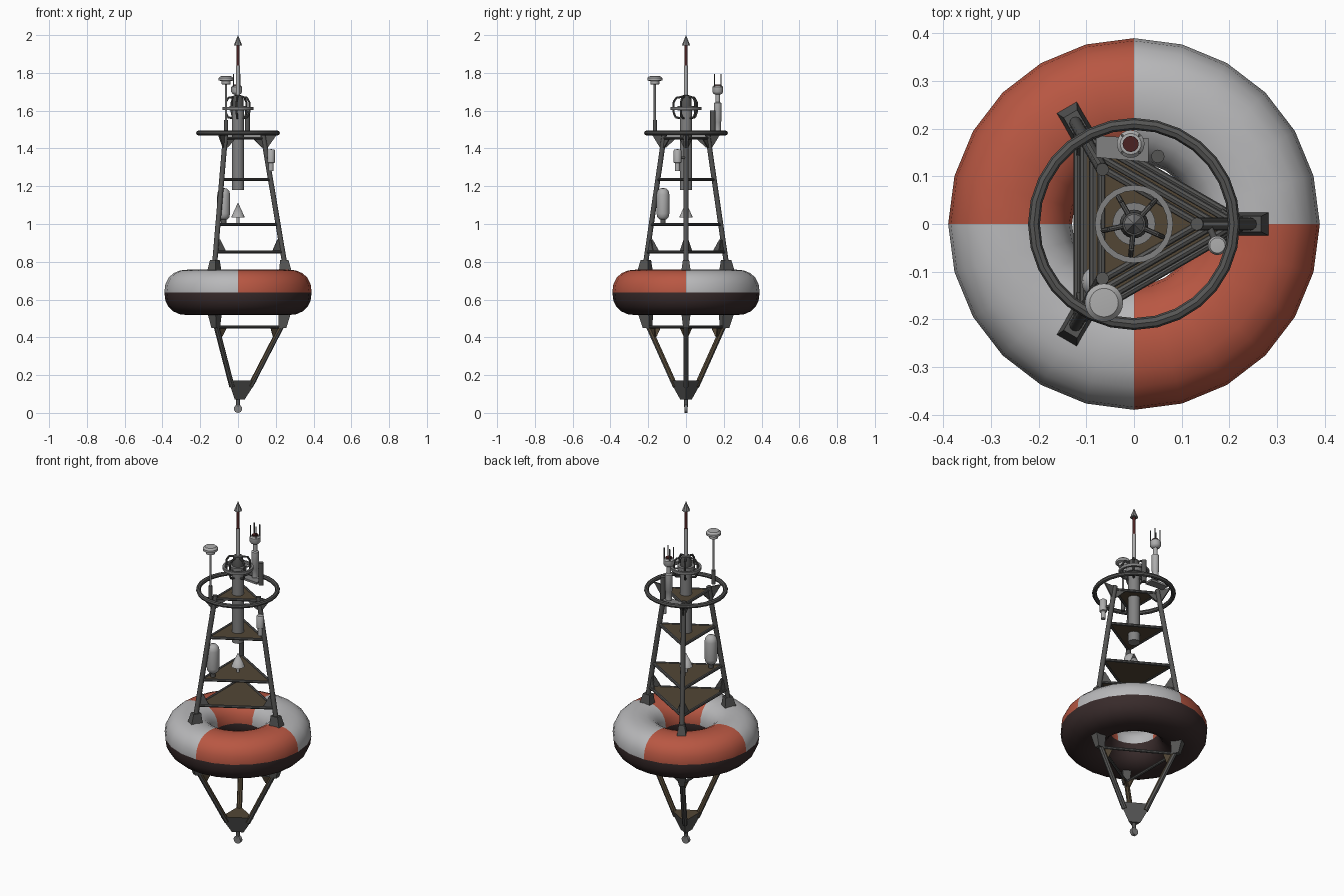
import bpy, bmesh, math
from mathutils import Vector, Matrix

if "Cube" in bpy.data.objects:
    bpy.data.objects.remove(bpy.data.objects["Cube"])
V = Vector


def mat(name, c):
    m = bpy.data.materials.new(name)
    m.diffuse_color = (*c, 1)
    m.use_nodes = True
    m.node_tree.nodes["Principled BSDF"].inputs["Base Color"].default_value = m.diffuse_color
    return m


WHITE = mat("buoy_white", (0.48, 0.48, 0.49))
ORANGE = mat("buoy_orange", (0.48, 0.095, 0.055))
HULL = mat("dark_antifouling", (0.04, 0.024, 0.024))
STEEL = mat("dark_steel", (0.09, 0.09, 0.088))
BROWN = mat("rust_brown", (0.085, 0.062, 0.036))
LIGHT = mat("light_grey", (0.42, 0.42, 0.42))
MID = mat("mid_grey", (0.22, 0.22, 0.22))
RED = mat("dark_red", (0.07, 0.015, 0.015))


def finish(name, bm, *mats, angle=40):
    bmesh.ops.recalc_face_normals(bm, faces=bm.faces)
    for f in bm.faces:
        f.smooth = True
    for e in bm.edges:
        e.smooth = len(e.link_faces) == 2 and e.calc_face_angle(0) < math.radians(angle)
    me = bpy.data.meshes.new(name)
    bm.to_mesh(me)
    bm.free()
    for m in mats:
        me.materials.append(m)
    ob = bpy.data.objects.new(name, me)
    bpy.context.collection.objects.link(ob)
    return ob


def rod(name, a, b, r1, m, r2=None, n=12):
    a, b = V(a), V(b)
    d = b - a
    bm = bmesh.new()
    M = Matrix.Translation((a + b) / 2) @ d.to_track_quat('Z', 'Y').to_matrix().to_4x4()
    bmesh.ops.create_cone(bm, cap_ends=True, segments=n, radius1=r1,
                          radius2=r1 if r2 is None else r2, depth=d.length, matrix=M)
    return finish(name, bm, m)


def lathe(name, prof, m, at=(0, 0), n=24, closed=False):
    """Revolve (radius, z) points round a vertical axis."""
    bm = bmesh.new()
    vs = [bm.verts.new((r + at[0], at[1], z)) for r, z in prof]
    es = [bm.edges.new(p) for p in zip(vs, vs[1:] + (vs[:1] if closed else []))]
    bmesh.ops.spin(bm, geom=vs + es, cent=(*at, 0), axis=(0, 0, 1), angle=2 * math.pi,
                   steps=n, use_duplicate=False)
    bmesh.ops.remove_doubles(bm, verts=bm.verts, dist=1e-5)
    return finish(name, bm, *(m if isinstance(m, tuple) else (m,)))


def plate(name, pts, thick, m):
    """Flat polygon given thickness along its normal."""
    bm = bmesh.new()
    f = bm.faces.new([bm.verts.new(p) for p in pts])
    f.normal_update()
    nrm = f.normal.copy()
    g = bmesh.ops.extrude_face_region(bm, geom=[f])['geom']
    top = [v for v in g if isinstance(v, bmesh.types.BMVert)]
    bmesh.ops.translate(bm, verts=top, vec=nrm * thick)
    bmesh.ops.translate(bm, verts=bm.verts, vec=-nrm * thick / 2)
    return finish(name, bm, m)


def pol(a, r, z, t=0):
    """Point at radius r along angle a, shifted sideways by t."""
    return V((r * math.cos(a) - t * math.sin(a), r * math.sin(a) + t * math.cos(a), z))


def loft(name, lo, hi, mats):
    bm = bmesh.new()
    A, B = [bm.verts.new(p) for p in lo], [bm.verts.new(p) for p in hi]
    n = len(A)
    for i in range(n):
        bm.faces.new((A[i], A[(i + 1) % n], B[(i + 1) % n], B[i]))
    bm.faces.new(A[::-1])
    top = bm.faces.new(B)
    top.material_index = len(mats) - 1
    return finish(name, bm, *mats)


ANG = [i * 2 * math.pi / 3 for i in range(3)]

# Float ring: four painted quadrants above, dark hull below
sp = lambda v: math.copysign(abs(v) ** 0.86, v)
prof = [(0.26 + 0.13 * sp(math.cos(t)), 0.638 + 0.121 * sp(math.sin(t)))
        for t in [i * math.pi / 10 for i in range(20)]]
ring = lathe("float_ring", prof, (WHITE, ORANGE, HULL), n=24, closed=True)
for p in ring.data.polygons:
    c = p.center
    p.material_index = 2 if c.z < 0.638 else (1 if c.x * c.y < 0 else 0)

# Tower legs, feet, lower legs
leg_r = lambda z: 0.132 + (1.475 - z) * 0.168
for i, a in enumerate(ANG):
    rod(f"tower_leg_{i}", pol(a, leg_r(0.75), 0.75), pol(a, leg_r(1.475), 1.475), 0.0135, STEEL)
    for nm, z0, r0, w0, z1, r1, w1 in (("upper_foot", 0.735, 0.252, 0.036, 0.81, 0.245, 0.022),
                                       ("lower_foot", 0.45, 0.236, 0.02, 0.535, 0.248, 0.034)):
        quad = lambda r, w, z: [pol(a, r + s * w, z, t * w * 0.75)
                                for s, t in ((-1, -1), (1, -1), (1, 1), (-1, 1))]
        loft(f"{nm}_{i}", quad(r0, w0, z0), quad(r1, w1, z1), (STEEL,))
    low = rod(f"lower_leg_{i}", pol(a, 0.065, 0.14), pol(a, 0.238, 0.475), 0.0145, STEEL, n=8)
    low.data.materials.append(BROWN)
    for p in low.data.polygons:
        if p.normal.dot(pol(a, 1, 0)) < -0.1:
            p.material_index = 1
    # ring support bracket
    plate(f"ring_bracket_{i}", [pol(a, 0.135, 1.472), pol(a, 0.205, 1.472), pol(a, 0.147, 1.39)],
          0.008, STEEL)

# Decks with edge bars and corner gussets
for k, (z, r, up, g) in enumerate(((1.455, leg_r(1.455), -1, 0.05), (1.235, leg_r(1.235), 0, 0),
                                   (0.997, leg_r(0.997), 0, 0), (0.852, leg_r(0.852), 1, 0.065),
                                   (0.455, 0.228, -1, 0.05))):
    if k < 4:
        plate(f"deck_{k}", [pol(a, r - 0.004, z) for a in ANG], 0.008, BROWN)
    for i in range(3):
        p, q = pol(ANG[i], r, z), pol(ANG[i - 2], r, z)
        rod(f"deck_bar_{k}_{i}", p, q, 0.0085, STEEL, n=8)
        if up:
            z2 = z + up * g
            r2 = leg_r(z2) if k < 4 else 0.228 - g * 0.516
            d = (q - p).normalized()
            for s, (c, dd, aa) in enumerate(((p, d, ANG[i]), (q, -d, ANG[i - 2]))):
                plate(f"gusset_{k}_{i}_{s}", [c, c + dd * 0.065, pol(aa, r2, z2) + dd * 0.02,
                                              pol(aa, r2, z2)], 0.006, BROWN if k == 4 else STEEL)

# Guard ring at tower top
lathe("guard_ring", [(0.21 + 0.0125 * math.cos(t), 1.482 + 0.0125 * math.sin(t))
                     for t in [i * math.pi / 4 for i in range(8)]], STEEL, n=28, closed=True)

# Keel weight: three-sided funnel with mooring eye
loft("keel_funnel", [pol(a, 0.036, 0.072) for a in ANG], [pol(a, 0.1, 0.172) for a in ANG],
     (STEEL, BROWN))
rod("mooring_shank", (0, 0, 0.03), (0, 0, 0.08), 0.01, STEEL)
rod("mooring_eye", (0, -0.009, 0.022), (0, 0.009, 0.022), 0.022, MID, n=16)

# Central lantern tube, collar and lamp
lathe("lantern_tube", [(0, 1.18), (0.032, 1.18), (0.032, 1.6), (0.045, 1.6), (0.045, 1.625), (0, 1.625)],
      MID)
lathe("lamp", [(0.03, 1.62), (0.03, 1.65), (0.024, 1.68), (0, 1.685)], STEEL)
lathe("cage_ring", [(0.07, 1.604), (0.082, 1.604), (0.082, 1.62), (0.07, 1.62)], MID, closed=True)
for i in range(5):
    a = math.radians(-24 + 72 * i)
    path = [(0.03, 1.56), (0.055, 1.565), (0.066, 1.59), (0.066, 1.645), (0.052, 1.668), (0.01, 1.675)]
    for j, (s, e) in enumerate(zip(path, path[1:])):
        rod(f"cage_arm_{i}_{j}", pol(a, *s), pol(a, *e), 0.0055, STEEL, n=8)
    rod(f"collar_spoke_{i}", pol(a, 0.04, 1.612), pol(a, 0.075, 1.612), 0.005, MID, n=8)

# Mast, red tip and top cone; spare cone on the deck
rod("mast", (0, 0, 1.67), (0, 0, 1.84), 0.011, LIGHT)
rod("mast_red_section", (0, 0, 1.83), (0, 0, 1.95), 0.008, RED)
rod("mast_cone", (0, 0, 1.945), (0, 0, 2.0), 0.022, MID, 0, 8)
rod("deck_cone", (0, 0, 1.035), (0, 0, 1.115), 0.036, LIGHT, 0, 16)
rod("deck_cone_post", (0, 0, 1.0), (0, 0, 1.036), 0.008, LIGHT)

# Satellite antenna on a thin stem
A = (-0.063, -0.165)
rod("antenna_socket", (*A, 1.47), (*A, 1.55), 0.011, STEEL)
rod("antenna_stem", (*A, 1.5), (*A, 1.75), 0.006, MID)
lathe("antenna_head", [(0, 1.738), (0.024, 1.74), (0.024, 1.756), (0.04, 1.76), (0.04, 1.772),
                       (0.03, 1.782), (0, 1.784)], LIGHT, at=A)

# Weather sensor with prongs
B = (-0.007, 0.168)
lathe("weather_sensor", [(0, 1.49), (0.017, 1.49), (0.017, 1.54), (0.02, 1.545), (0.02, 1.64),
                         (0.012, 1.645), (0.012, 1.685), (0.023, 1.69), (0.029, 1.7), (0.029, 1.725),
                         (0.022, 1.732), (0, 1.734)], LIGHT, at=B)
rod("sensor_cap", (*B, 1.733), (*B, 1.739), 0.017, RED)
for i in range(4):
    a = math.pi / 4 + i * math.pi / 2
    p = V((*B, 0)) + pol(a, 0.025, 0)
    rod(f"sensor_prong_{i}", p + V((0, 0, 1.72)), p + V((0, 0, 1.795)), 0.003, STEEL, n=6)
rod("sensor_side_tube", (0.05, 0.142, 1.47), (0.05, 0.142, 1.6), 0.014, STEEL)
plate("sensor_mount", [(-0.08, 0.14, 1.475), (0.03, 0.13, 1.475), (0.03, 0.18, 1.475),
                       (-0.08, 0.185, 1.475)], 0.012, MID)

# Side canister and gas tank
C = (0.175, -0.045)
lathe("side_canister", [(0, 1.28), (0.013, 1.28), (0.013, 1.322), (0.02, 1.325), (0.02, 1.39),
                        (0.016, 1.395), (0, 1.396)], LIGHT, at=C)
rod("canister_bracket", (*C, 1.35), (0.155, 0, 1.35), 0.007, STEEL)
T = (-0.076, -0.122)
lathe("gas_tank", [(0, 1.02), (0.018, 1.024), (0.03, 1.036), (0.034, 1.055), (0.034, 1.155),
                   (0.03, 1.174), (0.018, 1.187), (0, 1.191)], LIGHT, at=T)
rod("tank_foot", (*T, 1.0), (*T, 1.03), 0.014, STEEL)
